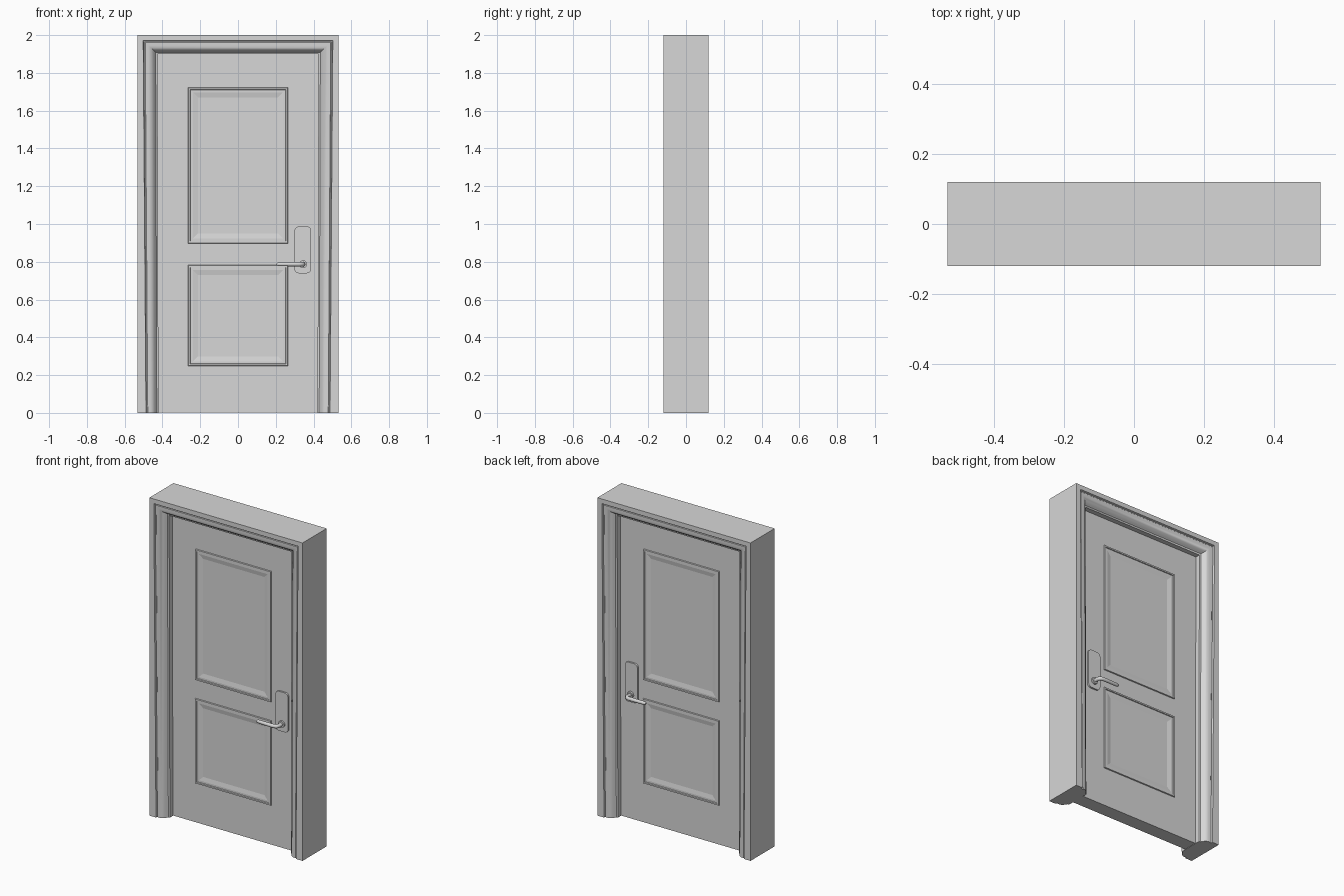
import bpy, bmesh, math
from mathutils import Matrix

cube = bpy.data.objects.get("Cube")
if cube:
    bpy.data.objects.remove(cube, do_unlink=True)

GREY = (0.68, 0.68, 0.68, 1)
grey = bpy.data.materials.new("plain grey")
grey.use_nodes = True
grey.diffuse_color = GREY
grey.node_tree.nodes["Principled BSDF"].inputs["Base Color"].default_value = GREY

HALF_W, HALF_D, HEIGHT = 0.533, 0.12, 2.0
LEAF_Y = 0.045


def finish(obj, angle=30):
    obj.data.materials.clear()
    obj.data.materials.append(grey)
    bpy.ops.object.select_all(action='DESELECT')
    obj.select_set(True)
    bpy.context.view_layer.objects.active = obj
    bpy.ops.object.shade_smooth_by_angle(angle=math.radians(angle))


def from_bmesh(name, bm, angle=30):
    bmesh.ops.recalc_face_normals(bm, faces=bm.faces)
    mesh = bpy.data.meshes.new(name)
    bm.to_mesh(mesh)
    bm.free()
    obj = bpy.data.objects.new(name, mesh)
    bpy.context.collection.objects.link(obj)
    finish(obj, angle)


def box(bm, centre, size):
    m = Matrix.Translation(centre) @ Matrix.Diagonal((*size, 1))
    bmesh.ops.create_cube(bm, size=1, matrix=m)


# Door frame: moulded section swept up, across and down, mitred at the corners
# (inset from the outer edge, depth from the wall face)
moulding = [(0, 0), (0.031, 0), (0.034, 0.011), (0.039, 0.011), (0.042, 0.008),
            (0.06, 0.009), (0.072, 0.013), (0.082, 0.021), (0.09, 0.032),
            (0.097, 0.041), (0.107, 0.044)]
section = [(i, d - HALF_D) for i, d in moulding]
section += [(i, -y) for i, y in reversed(section)]

bm = bmesh.new()
rings = []
for side, at_top in ((-1, False), (-1, True), (1, True), (1, False)):
    ring = []
    for i, y in section:
        # the jamb mouldings step inwards slightly towards the floor
        flare = 0 if at_top or i == 0 else 0.015 - 0.13 * (i - 0.03)
        # the head moulding is a little narrower than the jambs
        z = HEIGHT - 0.94 * i if at_top else 0
        ring.append(bm.verts.new((side * (HALF_W - i - flare), y, z)))
    rings.append(ring)
for a, b in zip(rings, rings[1:]):
    for k in range(len(section)):
        n = (k + 1) % len(section)
        bm.faces.new((a[k], a[n], b[n], b[k]))
bm.faces.new(rings[0])
bm.faces.new(rings[-1])
from_bmesh("door_frame", bm, 30)

# Door leaf with two framed panels on each face
PANEL_X = 0.264
PANELS = ((0.248, 0.782), (0.898, 1.722))
bm = bmesh.new()
box(bm, (0, 0, 0.953), (0.85, 2 * LEAF_Y, 1.902))
cuts = [((x, 0, 0), (1, 0, 0)) for x in (-PANEL_X, PANEL_X)]
cuts += [((0, 0, z), (0, 0, 1)) for span in PANELS for z in span]
for co, no in cuts:
    bmesh.ops.bisect_plane(bm, geom=bm.verts[:] + bm.edges[:] + bm.faces[:],
                           plane_co=co, plane_no=no)
bm.normal_update()
panels = []
for f in bm.faces:
    c = f.calc_center_median()
    if abs(f.normal.y) > 0.9 and abs(c.x) < PANEL_X:
        if any(lo < c.z < hi for lo, hi in PANELS):
            panels.append(f)
# raised bead, flat margin and sloping border around each field
for thickness, depth in ((0.002, 0.007), (0.009, 0), (0.002, -0.005),
                         (0.012, 0), (0.026, -0.005)):
    bmesh.ops.inset_individual(bm, faces=panels, thickness=thickness,
                               depth=depth, use_even_offset=True)
from_bmesh("door_leaf", bm, 8)


# Handles, the same on both faces
def add_plate(name, side):
    bm = bmesh.new()
    box(bm, (0.343, side * (LEAF_Y + 0.005), 0.863), (0.087, 0.012, 0.248))
    corners = [e for e in bm.edges
               if abs((e.verts[0].co - e.verts[1].co).normalized().y) > 0.9]
    bmesh.ops.bevel(bm, geom=corners, offset=0.022, segments=5,
                    profile=0.5, affect='EDGES')
    from_bmesh(name, bm)


def add_collar(name, side):
    bm = bmesh.new()
    m = Matrix.Translation((0.345, side * (LEAF_Y + 0.011), 0.787))
    m = m @ Matrix.Rotation(math.pi / 2, 4, 'X')
    bmesh.ops.create_cone(bm, cap_ends=True, segments=24, radius1=0.021,
                          radius2=0.021, depth=0.022, matrix=m)
    from_bmesh(name, bm)


def add_lever(name, side):
    curve = bpy.data.curves.new(name, 'CURVE')
    curve.dimensions = '3D'
    curve.bevel_depth = 0.012
    curve.bevel_resolution = 3
    curve.use_fill_caps = True
    path = [(0.345, 0.05, 1), (0.345, 0.09, 1), (0.338, 0.102, 1), (0.322, 0.107, 1),
            (0.28, 0.107, 0.95), (0.23, 0.106, 0.9), (0.21, 0.105, 0.8), (0.205, 0.105, 0.4)]
    spline = curve.splines.new('POLY')
    spline.points.add(len(path) - 1)
    for p, (x, y, r) in zip(spline.points, path):
        p.co = (x, side * y, 0.787, 1)
        p.radius = r
    obj = bpy.data.objects.new(name, curve)
    bpy.context.collection.objects.link(obj)
    bpy.ops.object.select_all(action='DESELECT')
    obj.select_set(True)
    bpy.context.view_layer.objects.active = obj
    bpy.ops.object.convert(target='MESH')
    finish(bpy.context.view_layer.objects.active, 50)


for label, side in (("front", -1), ("back", 1)):
    add_plate(label + "_handle_plate", side)
    add_collar(label + "_handle_collar", side)
    add_lever(label + "_handle_lever", side)
